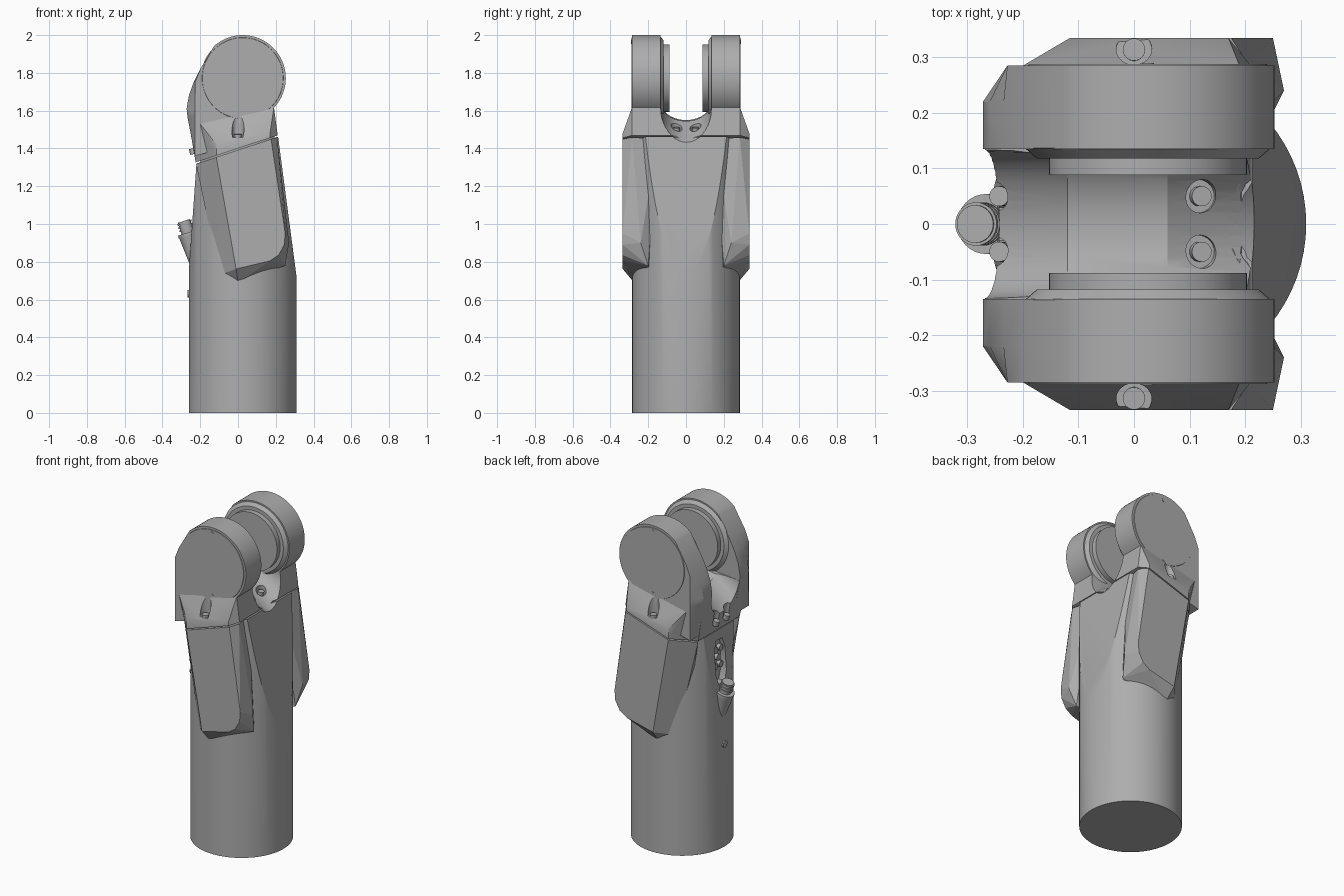
import bpy, bmesh, math
from mathutils import Vector

cube = bpy.data.objects.get("Cube")
if cube:
    bpy.data.objects.remove(cube)

metal = bpy.data.materials.new("satin grey")
metal.use_nodes = True
GREY = (0.42, 0.42, 0.42, 1)
metal.diffuse_color = GREY
metal.node_tree.nodes["Principled BSDF"].inputs["Base Color"].default_value = GREY

CX, R = 0.025, 0.285           # column axis and radius
HUB_Z, HUB_R = 1.772, 0.228    # fork hub


def seam(x):
    return 1.392 + 0.33 * x


def finish(name, bm):
    bmesh.ops.recalc_face_normals(bm, faces=bm.faces)
    mesh = bpy.data.meshes.new(name)
    bm.to_mesh(mesh)
    bm.free()
    mesh.materials.append(metal)
    ob = bpy.data.objects.new(name, mesh)
    bpy.context.collection.objects.link(ob)
    return ob


def smooth(ob):
    bpy.ops.object.select_all(action="DESELECT")
    ob.select_set(True)
    bpy.context.view_layer.objects.active = ob
    bpy.ops.object.shade_smooth_by_angle(angle=math.radians(25))


def hull(name, points):
    bm = bmesh.new()
    for p in points:
        bm.verts.new(p)
    res = bmesh.ops.convex_hull(bm, input=bm.verts)
    junk = {v for v in res["geom_interior"] if isinstance(v, bmesh.types.BMVert)}
    bmesh.ops.delete(bm, geom=list(junk), context="VERTS")
    bmesh.ops.dissolve_limit(bm, angle_limit=0.03, verts=bm.verts, edges=bm.edges)
    return finish(name, bm)


def loft(name, rings):
    bm = bmesh.new()
    rows = [[bm.verts.new(p) for p in ring] for ring in rings]
    n = len(rows[0])
    for a, b in zip(rows, rows[1:]):
        for i in range(n):
            j = (i + 1) % n
            bm.faces.new((a[i], a[j], b[j], b[i]))
    bm.faces.new(rows[0])
    bm.faces.new(rows[-1])
    return finish(name, bm)


def rod(name, start, end, r0, r1=None, sides=32):
    start, end = Vector(start), Vector(end)
    axis = end - start
    bm = bmesh.new()
    bmesh.ops.create_cone(bm, cap_ends=True, segments=sides, radius1=r0,
                          radius2=r0 if r1 is None else r1, depth=axis.length)
    spin = axis.to_track_quat("Z", "Y")
    for v in bm.verts:
        v.co = spin @ v.co + (start + end) / 2
    return finish(name, bm)


def cut(ob, cutters):
    bpy.context.view_layer.objects.active = ob
    for c in cutters:
        c.hide_render = True
        mod = ob.modifiers.new("cut", "BOOLEAN")
        mod.operation, mod.solver, mod.object = "DIFFERENCE", "EXACT", c
        bpy.ops.object.modifier_apply(modifier=mod.name)


def column(name, radius, top_shift, inset):
    """Cylinder sliced by the sloping front, back and seam planes."""
    bm = bmesh.new()
    bmesh.ops.create_cone(bm, cap_ends=True, segments=72, radius1=radius, radius2=radius, depth=1.7)
    bmesh.ops.translate(bm, verts=bm.verts, vec=(CX, 0, 0.85))
    planes = [((0.31 - inset, 0, 0.72), (0.76, 0, 0.1)),
              ((-0.26 + inset, 0, 0.76), (-0.56, 0, 0.04)),
              ((0, 0, seam(0) + top_shift), (-0.33, 0, 1))]
    for co, no in planes:
        res = bmesh.ops.bisect_plane(bm, geom=bm.verts[:] + bm.edges[:] + bm.faces[:],
                                     plane_co=co, plane_no=no, clear_outer=True)
        rim = [e for e in res["geom_cut"] if isinstance(e, bmesh.types.BMEdge)]
        bmesh.ops.holes_fill(bm, edges=rim, sides=0)
    return finish(name, bm)


# U-shaped slot between the fork arms, falling away to both sides
def slot_ring(x, bottom, bend):
    arc = [math.pi * i / 20 for i in range(21)]
    ring = [(x, 0.134 * math.cos(a), bottom + bend * (1 - math.sin(a))) for a in arc]
    return ring + [(x, -0.134, 1.95), (x, 0.134, 1.95)]


slot = loft("slot_cutter", [slot_ring(-0.4, 1.28, 0.25), slot_ring(-0.12, 1.55, 0.1),
                            slot_ring(0.06, 1.545, 0.1), slot_ring(0.4, 1.3, 0.25)])
cutters = [slot]

# Column and the recessed neck that shows in the seam
body = column("column", R, 0, 0)
neck = column("neck", R - 0.02, 0.02, 0.02)
pocket = hull("pocket_cutter", [(x, y * w, z) for x in (-0.4, -0.2) for y in (-1, 1)
                                for w, z in ((0.03, 1.0), (0.05, 1.06), (0.05, 1.2), (0.03, 1.26))])
cutters.append(pocket)
cut(body, [slot, pocket])
cut(neck, [slot, pocket])
smooth(body)

# Fork base
base_pts = []
for s in (-1, 1):
    for x, y, rise in ((-0.224, 0.2, 0), (-0.115, 0.335, 0), (0.17, 0.335, 0), (0.21, 0.285, 0),
                       (-0.115, 0.335, 0.06), (0.17, 0.335, 0.025)):
        base_pts.append((x, s * y, seam(x) + 0.008 + rise))
    base_pts += [(-0.268, s * 0.215, 1.58), (-0.2, s * 0.285, 1.53),
                 (0.19, s * 0.285, 1.62), (0.19, s * 0.1, 1.62)]
fork_base = hull("fork_base", base_pts)

holes = []
for s in (-1, 1):
    holes += [rod("side_hole_cutter", (0, s * 0.313, 1.46), (0, s * 0.325, 1.7), 0.032),
              rod("back_hole_cutter", (-0.235, s * 0.05, 1.375), (-0.29, s * 0.05, 1.62), 0.026),
              rod("saddle_hole_cutter", (0.115, s * 0.05, 1.485), (0.16, s * 0.05, 1.7), 0.03)]
cut(fork_base, [slot] + holes)
cutters += holes
smooth(fork_base)

# Fork arm outline in x and z
outline = []
for i in range(41):
    a = math.radians(-45 + 177 * i / 40)
    outline.append((CX + HUB_R * math.cos(a), HUB_Z + HUB_R * math.sin(a)))
outline += [(-0.2, 1.82), (-0.235, 1.75), (-0.26, 1.68), (-0.272, 1.61), (-0.268, 1.57),
            (-0.228, 1.36), (0.188, 1.475)]

for s, side in ((-1, "right"), (1, "left")):
    arm = loft(side + "_fork_arm", [[(max(x, lim), s * y, z) for x, z in outline]
                                    for y, lim in ((0.135, -1), (0.22, -1), (0.285, -0.228))])
    smooth(arm)

    # Hub: inner collar and boss, outer cover with two pin holes
    def hub(name, y0, y1, r0, r1, z=HUB_Z):
        smooth(rod(side + name, (CX, s * y0, z), (CX, s * y1, z), r0, r1, 64))
    hub("_hub_collar", 0.137, 0.118, 0.222, 0.2)
    hub("_hub_boss", 0.12, 0.088, 0.178, 0.178)
    hub("_hub_cover", 0.283, 0.288, 0.216, 0.214)
    for z in (HUB_Z + 0.193, HUB_Z - 0.188):
        hub("_cover_pin", 0.286, 0.29, 0.011, 0.011, z)

    # Side pod with chamfered rim
    face = [(-0.115, seam(-0.115)), (0.175, seam(0.175)), (0.25, 0.95), (0.245, 0.89),
            (0.215, 0.835), (0.17, 0.805), (-0.01, 0.762)]
    pts = [(x, s * 0.335, z) for x, z in face]
    pts += [(x, s * y, z) for x, y, z in (
        (-0.222, 0.2, 1.318), (0.207, 0.285, 1.459), (0.18, 0.15, 1.45), (-0.1, 0.235, 0.73),
        (0, 0.275, 0.69), (0.25, 0.2, 0.78), (0.27, 0.24, 0.9), (0, 0.15, 0.69),
        (-0.1, 0.15, 0.73), (-0.18, 0.15, 1.33))]
    hull(side + "_side_pod", pts)

    # Bolts seated in the holes
    smooth(rod(side + "_side_bolt", (0, s * 0.313, 1.44), (0, s * 0.314, 1.475), 0.02))
    smooth(rod(side + "_saddle_bolt", (0.115, s * 0.05, 1.47), (0.122, s * 0.05, 1.51), 0.018))
    smooth(rod(side + "_back_bolt", (-0.235, s * 0.05, 1.37), (-0.243, s * 0.05, 1.4), 0.018))

# Rear cable connector: tapered housing, flange, ribbed plug
lean = Vector((-0.3, 0, 0.95)).normalized()
foot = Vector((-0.262, 0, 0.94))
smooth(rod("connector_housing", (-0.215, 0, 0.75), foot, 0.025, 0.052))
smooth(rod("connector_flange", foot, foot + lean * 0.015, 0.054))
smooth(rod("connector_plug", foot, foot + lean * 0.08, 0.034))
for k in range(3):
    p = foot + lean * (0.03 + 0.018 * k)
    smooth(rod("plug_rib", p, p + lean * 0.009, 0.039))

# Small sockets in the pocket, and the vent screw below
for y, z in ((-0.025, 1.1), (0.025, 1.1), (0, 1.15), (-0.025, 1.2), (0.025, 1.2)):
    smooth(rod("pocket_socket", (-0.19, y, z), (-0.222, y, z), 0.019, sides=20))
smooth(rod("vent_screw", (-0.24, 0, 0.63), (-0.267, 0, 0.63), 0.02, sides=20))

for c in cutters:
    bpy.data.objects.remove(c)
